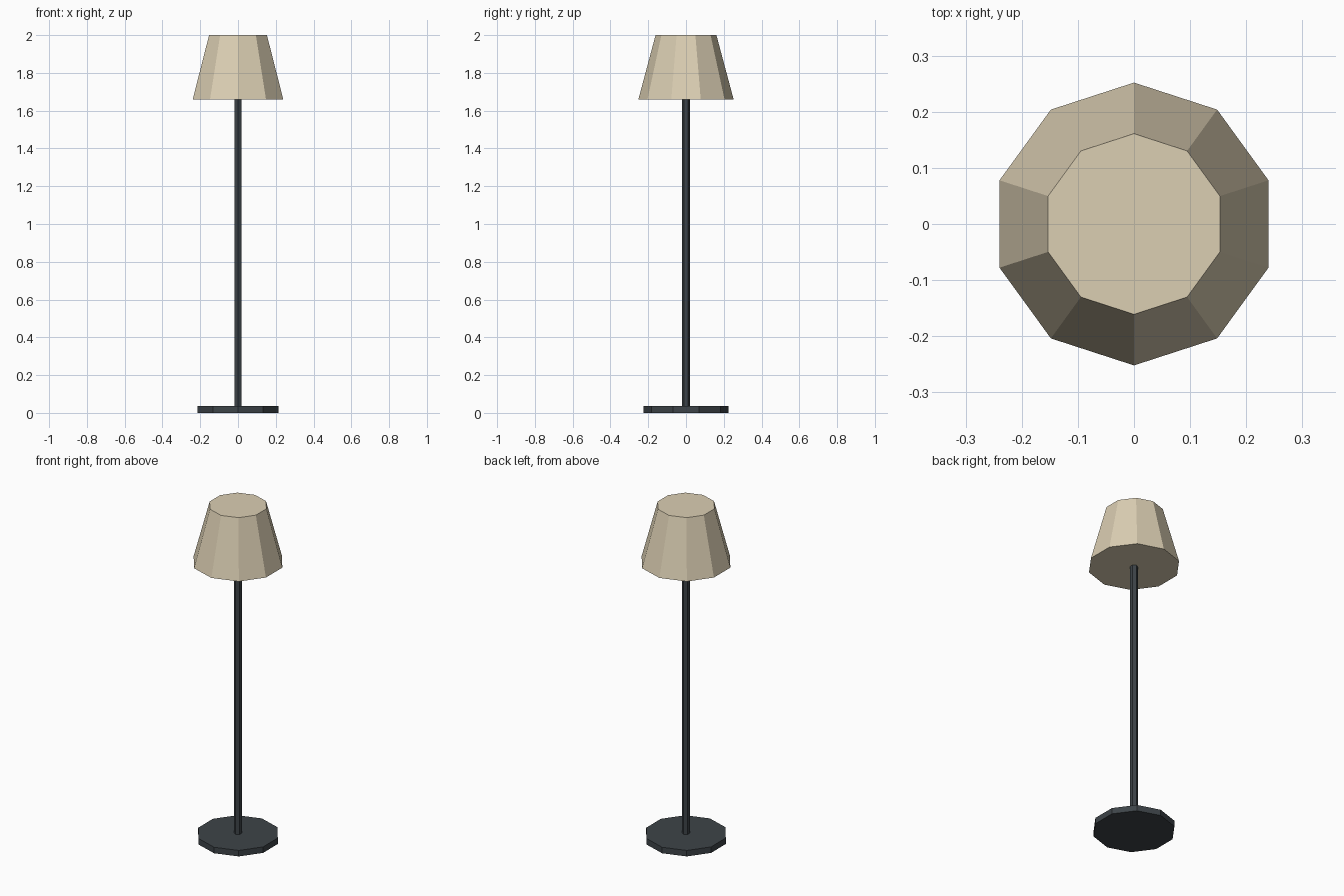
import bpy
import math

if "Cube" in bpy.data.objects:
    bpy.data.objects.remove(bpy.data.objects["Cube"])


def make_material(name, rgb):
    mat = bpy.data.materials.new(name)
    mat.diffuse_color = (*rgb, 1.0)
    mat.use_nodes = True
    mat.node_tree.nodes["Principled BSDF"].inputs["Base Color"].default_value = mat.diffuse_color
    return mat


def tapered_prism(name, sides, r_bottom, r_top, z0, z1, mat):
    """Flat-shaded prism along z with a corner pointing at +y."""
    bpy.ops.mesh.primitive_cone_add(
        vertices=sides, radius1=r_bottom, radius2=r_top,
        depth=z1 - z0, location=(0, 0, (z0 + z1) / 2))
    obj = bpy.context.object
    obj.name = name
    # make sure one corner lies on the +y axis
    corner = obj.data.vertices[0].co
    turn = math.pi / 2 - math.atan2(corner.y, corner.x)
    obj.rotation_euler.z = turn
    obj.data.materials.append(mat)
    return obj


cream = make_material("cream_fabric", (0.71, 0.62, 0.45))
charcoal = make_material("charcoal_metal", (0.047, 0.057, 0.065))

# Foot plate, slim pole and closed lamp shade
tapered_prism("base", 10, 0.226, 0.226, 0.0, 0.036, charcoal)
tapered_prism("pole", 6, 0.022, 0.022, 0.036, 1.66, charcoal)
tapered_prism("shade", 10, 0.252, 0.161, 1.66, 2.0, cream)
